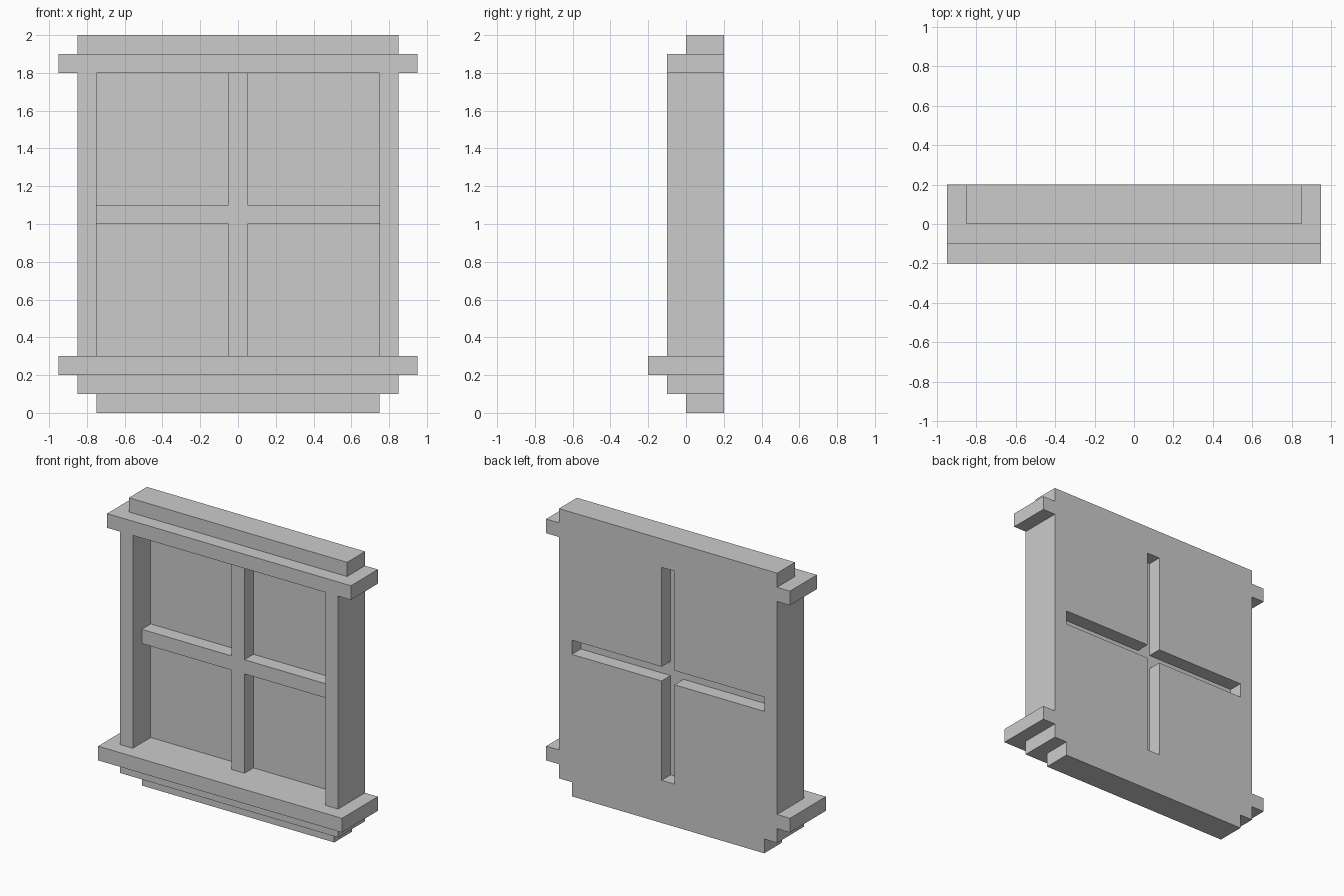
import bpy
import bmesh
from mathutils import Matrix, Vector

if "Cube" in bpy.data.objects:
    bpy.data.objects.remove(bpy.data.objects["Cube"])


def box(name, x, y, z):
    """Axis-aligned box from (min, max) ranges."""
    lo, hi = Vector((x[0], y[0], z[0])), Vector((x[1], y[1], z[1]))
    bm = bmesh.new()
    bmesh.ops.create_cube(bm, size=1.0, matrix=Matrix.Translation((lo + hi) / 2)
                          @ Matrix.Diagonal((*(hi - lo), 1.0)))
    mesh = bpy.data.meshes.new(name)
    bm.to_mesh(mesh)
    bm.free()
    obj = bpy.data.objects.new(name, mesh)
    bpy.context.collection.objects.link(obj)
    return obj


def mirrored(obj, x=True, y=False):
    """Mirror a part across the window's centre line."""
    mod = obj.modifiers.new("mirror", 'MIRROR')
    mod.use_axis = (x, y, False)
    mod.use_mirror_merge = False


BACK = 0.2
BOTTOM, TOP = 0.3, 1.8       # opening height
BAR_LOW, BAR_HIGH = 1.0, 1.1  # horizontal glazing bar

# Horizontal courses: name, half width, front y, z range
for name, half, front, z in (
    ("apron", 0.75, 0.0, (0.0, 0.1)),
    ("under_sill", 0.85, -0.1, (0.1, 0.2)),
    ("sill", 0.95, -0.2, (0.2, BOTTOM)),
    ("lintel", 0.95, -0.1, (TOP, 1.9)),
    ("cornice", 0.85, 0.0, (1.9, 2.0)),
):
    box(name, (-half, half), (front, BACK), z)

# Side posts of the frame
mirrored(box("side_posts", (0.75, 0.85), (-0.1, BACK), (BOTTOM, TOP)))

# Glazing bars sit ahead of the panes, leaving a cross-shaped slot at the back
box("cross_bar", (-0.75, 0.75), (0.0, 0.1), (BAR_LOW, BAR_HIGH))

# Upper and lower halves: upright bar and a pair of panes
for level, z in (("lower", (BOTTOM, BAR_LOW)), ("upper", (BAR_HIGH, TOP))):
    box(level + "_upright_bar", (-0.05, 0.05), (0.0, 0.1), z)
    mirrored(box(level + "_panes", (0.05, 0.75), (0.1, BACK), z))
